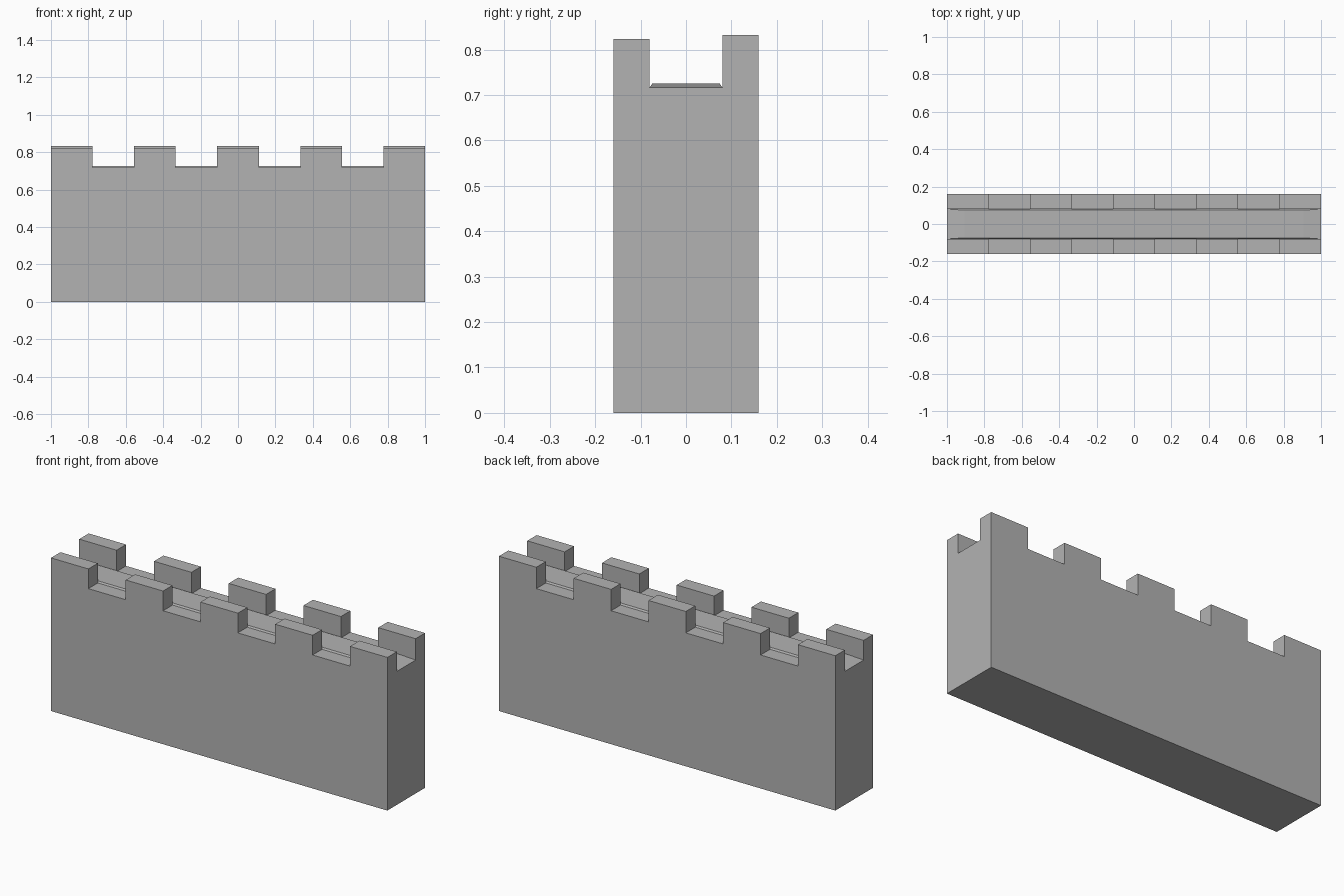
import bpy, bmesh, math

if "Cube" in bpy.data.objects:
    bpy.data.objects.remove(bpy.data.objects["Cube"])

LENGTH, HALF_W, WALK_W = 2.0, 0.16, 0.08
FLOOR, FRONT_TOP, BACK_TOP = 0.717, 0.823, 0.832
WALK_TOP, WALK_X, WALK_Y = 0.7255, 0.907, 0.074
BAYS = 9  # alternating merlons and gaps

bm = bmesh.new()

# Footprint: nine bays long, three strips deep
xs = [-LENGTH / 2 + LENGTH * i / BAYS for i in range(BAYS + 1)]
ys = [-HALF_W, -WALK_W, WALK_W, HALF_W]
grid = [[bm.verts.new((x, y, 0)) for y in ys] for x in xs]
for i in range(BAYS):
    for j in range(3):
        bm.faces.new((grid[i][j], grid[i + 1][j], grid[i + 1][j + 1], grid[i][j + 1]))


def raise_faces(faces, z, keep=False):
    """Extrude faces and set the new cap to height z."""
    geom = bmesh.ops.extrude_face_region(bm, geom=faces, use_keep_orig=keep)["geom"]
    verts = [g for g in geom if isinstance(g, bmesh.types.BMVert)]
    for v in verts:
        v.co.z = z
    return verts, [g for g in geom if isinstance(g, bmesh.types.BMFace)]


# Wall body
_, top = raise_faces(bm.faces[:], FLOOR, keep=True)

# Sort the top faces into walkway and merlons
walk, front, back = [], [], []
for f in top:
    c = f.calc_center_median()
    bay = int((c.x + LENGTH / 2) / (LENGTH / BAYS))
    if abs(c.y) < WALK_W / 2:
        walk.append(f)
    elif bay % 2 == 0:
        (front if c.y < 0 else back).append(f)

# Merlons along both edges, the back row slightly taller
raise_faces(front, FRONT_TOP)
raise_faces(back, BACK_TOP)

# Slightly raised walkway with sloping rim
verts, _ = raise_faces(walk, WALK_TOP)
for v in verts:
    v.co.x = max(-WALK_X, min(WALK_X, v.co.x))
    v.co.y = math.copysign(WALK_Y, v.co.y)

# Merge flat areas and fix normals
bmesh.ops.recalc_face_normals(bm, faces=bm.faces[:])
bmesh.ops.dissolve_limit(bm, angle_limit=math.radians(0.5),
                         verts=bm.verts[:], edges=bm.edges[:])
bmesh.ops.recalc_face_normals(bm, faces=bm.faces[:])

# Dark grey stone
stone = bpy.data.materials.new("stone")
stone.diffuse_color = (0.45, 0.45, 0.45, 1)
stone.use_nodes = True
stone.node_tree.nodes["Principled BSDF"].inputs["Base Color"].default_value = stone.diffuse_color

mesh = bpy.data.meshes.new("battlement_wall")
bm.to_mesh(mesh)
bm.free()
mesh.materials.append(stone)
bpy.context.collection.objects.link(bpy.data.objects.new("battlement_wall", mesh))
